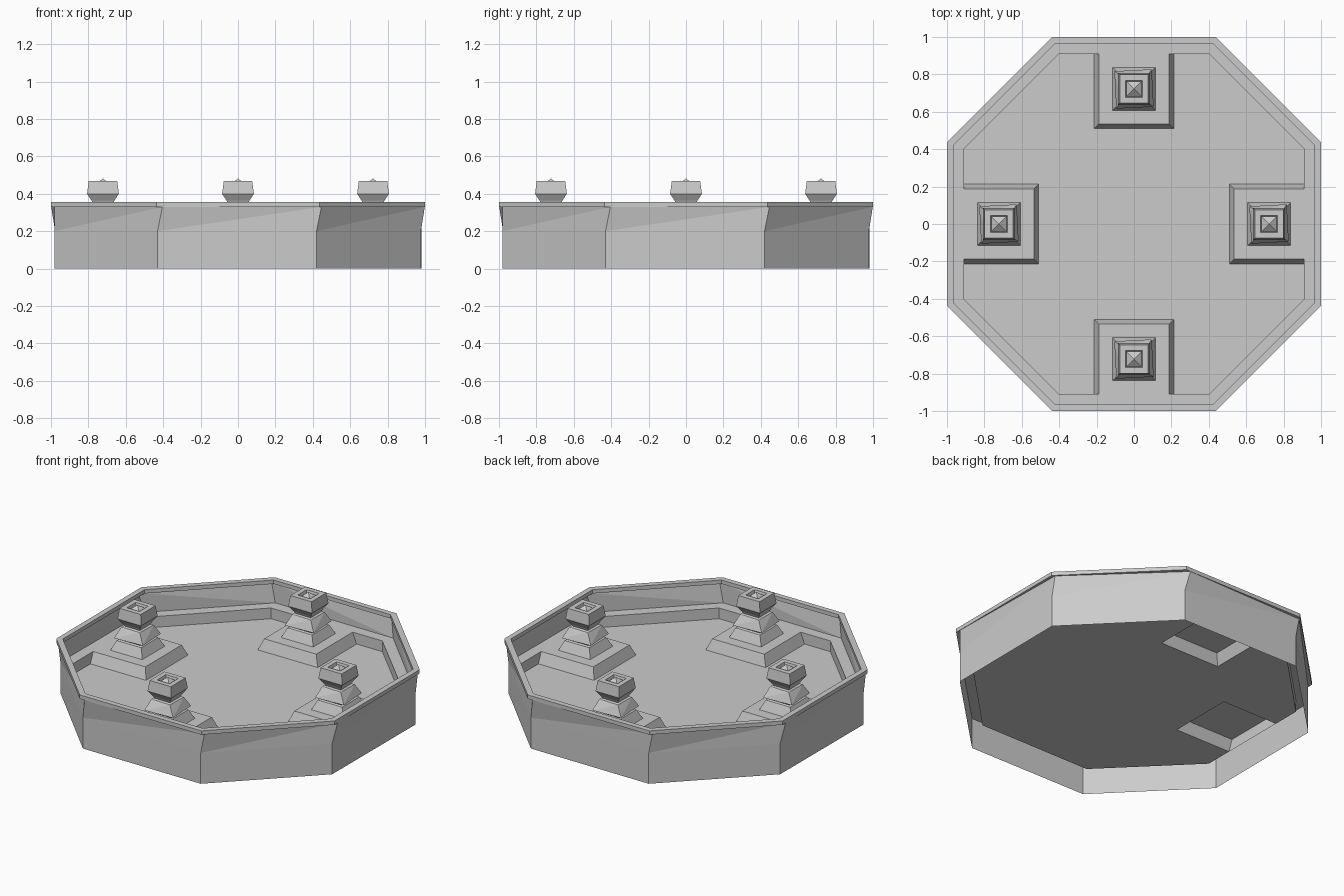
import bpy, bmesh, math
from mathutils import Matrix, Vector

cube = bpy.data.objects.get("Cube")
if cube:
    bpy.data.objects.remove(cube, do_unlink=True)

stone = bpy.data.materials.new("grey stone")
stone.use_nodes = True
grey = (0.6, 0.6, 0.6, 1)
stone.diffuse_color = grey
stone.node_tree.nodes["Principled BSDF"].inputs["Base Color"].default_value = grey


def octagon(a, b, z, twist=0):
    """Counter-clockwise corners: side distance a, half width b of the square sides."""
    spin = Matrix.Rotation(math.radians(twist), 3, 'Z')
    pts = []
    for k in range(4):
        turn = Matrix.Rotation(k * math.pi / 2, 3, 'Z')
        pts += [spin @ turn @ Vector((s * b, -a, z)) for s in (-1, 1)]
    return pts


def square(h, z, twist=0):
    spin = Matrix.Rotation(math.radians(twist), 3, 'Z')
    return [spin @ Vector((x * h, y * h, z)) for x, y in ((-1, -1), (1, -1), (1, 1), (-1, 1))]


def loft(bm, rings, split=False, closed=False):
    """Join rings of equal length with quads, or with triangles for twisted walls."""
    loops = [[bm.verts.new(p) for p in r] for r in rings]
    pairs = list(zip(loops, loops[1:]))
    if closed:
        pairs.append((loops[-1], loops[0]))
    for low, high in pairs:
        n = len(low)
        for i in range(n):
            j = (i + 1) % n
            if split:
                bm.faces.new((low[i], low[j], high[j]))
                bm.faces.new((low[i], high[j], high[i]))
            else:
                bm.faces.new((low[i], low[j], high[j], high[i]))
    return loops


def finish(name, bm, place=None):
    mesh = bpy.data.meshes.new(name)
    bm.to_mesh(mesh)
    bm.free()
    mesh.materials.append(stone)
    obj = bpy.data.objects.new(name, mesh)
    if place:
        obj.matrix_world = place
    bpy.context.collection.objects.link(obj)


FLOOR, LEDGE, RIM, TOP = 0.13, 0.2, 0.33, 0.355
INNER, BASE = 0.91, 0.215

# Outer wall: upright below, twisting outward under the rim
bm = bmesh.new()
loft(bm, [octagon(0.98, 0.425, 0, -0.3), octagon(0.98, 0.425, LEDGE, -0.3),
          octagon(0.99, 0.425, RIM, 1.2)], split=True)
finish("basin_wall", bm)

# Flat rim ring
bm = bmesh.new()
loft(bm, [octagon(1, 0.437, RIM), octagon(1, 0.437, TOP),
          octagon(0.965, 0.42, TOP), octagon(0.965, 0.42, RIM)], closed=True)
finish("basin_rim", bm)

# Inner ledge stepping down to the floor
bm = bmesh.new()
loft(bm, [octagon(0.98, 0.425, LEDGE, -0.3), octagon(INNER, 0.4, LEDGE),
          octagon(INNER, 0.4, FLOOR)])
finish("inner_ledge", bm)

# Floor sheet, notched where the hollow pedestal bases stand
bm = bmesh.new()
outline = []
for k in range(4):
    turn = Matrix.Rotation(k * math.pi / 2, 3, 'Z')
    for x, y in ((-0.4, INNER), (-BASE, INNER), (-BASE, 0.51),
                 (BASE, 0.51), (BASE, INNER), (0.4, INNER)):
        outline.append(bm.verts.new(turn @ Vector((x, -y, FLOOR))))
bm.faces.new(outline)
bmesh.ops.triangulate(bm, faces=bm.faces[:])
finish("basin_floor", bm)

for k, side in enumerate(("front", "left", "back", "right")):
    turn = Matrix.Rotation(k * math.pi / 2, 4, 'Z')

    # Pedestal base: open underneath, three sloped sides, back against the ledge
    bm = bmesh.new()
    low, high = [[bm.verts.new((x * w, -y, z)) for x, y in
                  ((-1, INNER), (-1, near), (1, near), (1, INNER))]
                 for w, near, z in ((BASE, 0.51, FLOOR), (0.187, 0.535, LEDGE))]
    for i in range(3):
        bm.faces.new((low[i + 1], low[i], high[i], high[i + 1]))
    bm.faces.new(high[::-1])
    finish(side + "_pedestal_base", bm, turn)

    # Stacked pillar with a slightly twisted middle tier and a recessed top
    bm = bmesh.new()
    loops = loft(bm, [square(0.115, LEDGE), square(0.088, 0.26), square(0.075, 0.265),
                      square(0.1, 0.28, 3), square(0.068, 0.345, -2), square(0.055, 0.35),
                      square(0.062, 0.365), square(0.085, 0.4), square(0.076, 0.468),
                      square(0.045, 0.468), square(0.04, 0.45)], split=True)
    tip = bm.verts.new((0, 0, 0.482))
    for i in range(4):
        bm.faces.new((loops[-1][i], loops[-1][(i + 1) % 4], tip))
    finish(side + "_pillar", bm, turn @ Matrix.Translation((0, -0.722, 0)))
